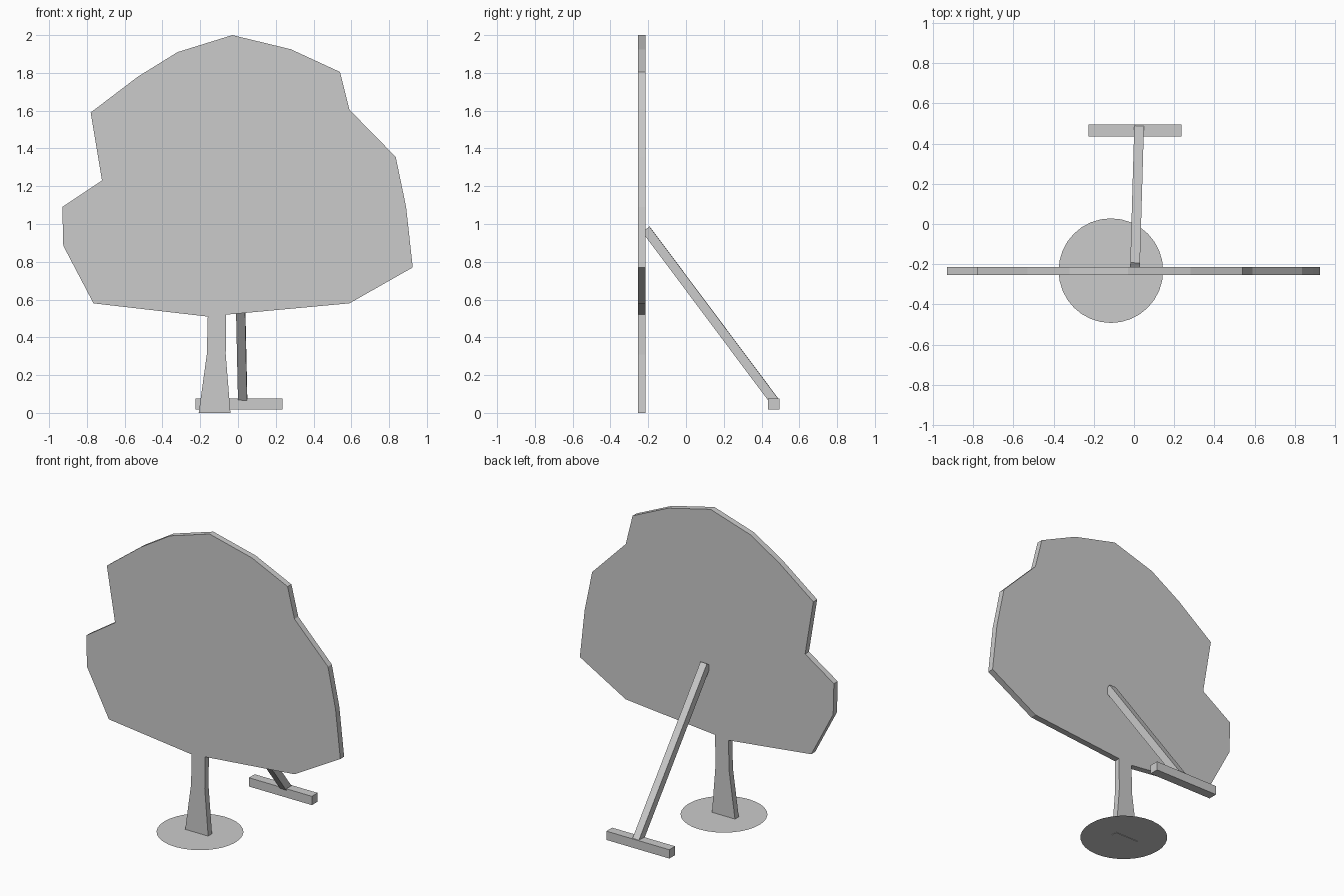
import bpy, bmesh
from mathutils import Vector, Matrix

if "Cube" in bpy.data.objects:
    bpy.data.objects.remove(bpy.data.objects["Cube"])


def finish(name, bm):
    bmesh.ops.recalc_face_normals(bm, faces=bm.faces)
    mesh = bpy.data.meshes.new(name)
    bm.to_mesh(mesh)
    bm.free()
    obj = bpy.data.objects.new(name, mesh)
    bpy.context.collection.objects.link(obj)
    return obj


def box(name, size, matrix):
    bm = bmesh.new()
    bmesh.ops.create_cube(bm, size=1)
    bmesh.ops.transform(bm, matrix=matrix @ Matrix.Diagonal((*size, 1)), verts=bm.verts)
    return finish(name, bm)


# Flat tree cutout: crown and trunk in one outline (x, z), clockwise from the top
outline = [(-0.03, 2.0), (0.28, 1.925), (0.54, 1.805), (0.59, 1.605), (0.835, 1.355),
           (0.89, 1.09), (0.925, 0.77), (0.59, 0.58), (-0.063, 0.52),
           (-0.065, 0.31), (-0.04, 0.0), (-0.208, 0.0), (-0.165, 0.31), (-0.16, 0.51),
           (-0.765, 0.58), (-0.925, 0.885), (-0.93, 1.09), (-0.72, 1.23),
           (-0.78, 1.59), (-0.53, 1.78), (-0.32, 1.91)]
bm = bmesh.new()
face = bm.faces.new([bm.verts.new((x, -0.254, z)) for x, z in outline])
ext = bmesh.ops.extrude_face_region(bm, geom=[face], use_keep_orig=True)
moved = [v for v in ext["geom"] if isinstance(v, bmesh.types.BMVert)]
bmesh.ops.translate(bm, verts=moved, vec=(0, 0.04, 0))
finish("tree_panel", bm)

# Thin round ground disc under the trunk
bm = bmesh.new()
bmesh.ops.create_circle(bm, cap_ends=True, segments=32, radius=0.26,
                        matrix=Matrix.Translation((-0.115, -0.232, 0.003)))
disc = finish("ground_disc", bm)

# Rear foot bar
box("foot_bar", (0.46, 0.06, 0.058), Matrix.Translation((0.005, 0.465, 0.047)))

# Slanted brace from the panel's back down into the foot bar
top, bottom = Vector((0.005, -0.212, 0.972)), Vector((0.025, 0.473, 0.056))
along = (bottom - top).normalized()
side = along.cross(Vector((0, 0, 1))).normalized()
up = side.cross(along)
frame = Matrix((side, along, up)).transposed().to_4x4()
frame.translation = (top + bottom) / 2
box("brace", (0.048, (bottom - top).length, 0.048), frame)
